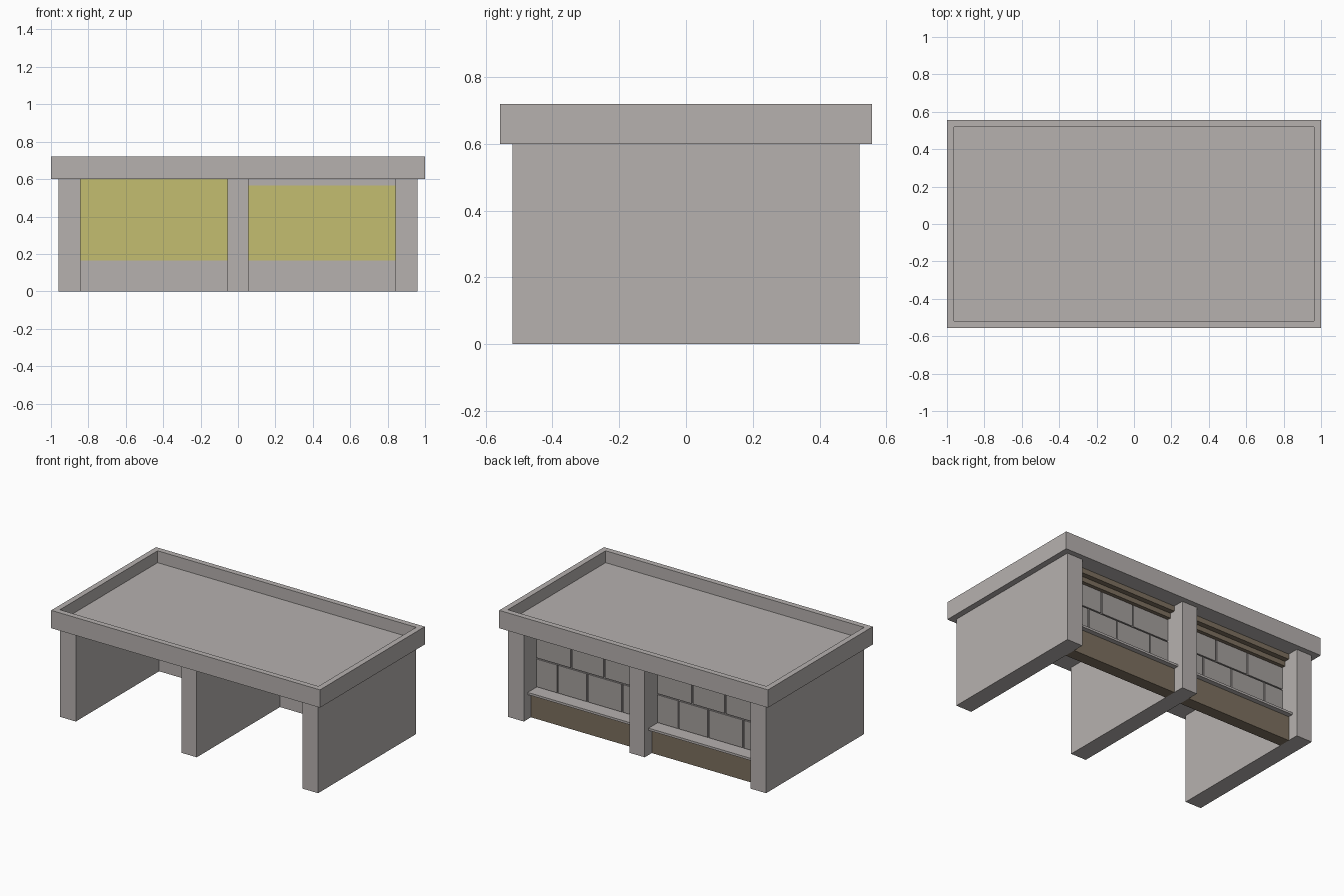
import bpy, bmesh

if "Cube" in bpy.data.objects:
    bpy.data.objects.remove(bpy.data.objects["Cube"])

def material(name, rgb):
    m = bpy.data.materials.new(name)
    m.diffuse_color = (*rgb, 1)
    m.use_nodes = True
    m.node_tree.nodes["Principled BSDF"].inputs["Base Color"].default_value = m.diffuse_color
    return m

STONE = material("stone_grey", (0.468, 0.440, 0.429))
BLOCK = material("block_grey", (0.376, 0.352, 0.342))
BROWN = material("dark_tan", (0.205, 0.162, 0.114))
YELLOW = material("pale_yellow", (0.55, 0.515, 0.16))

def box(name, x, y, z, mat, front=None):
    """Box from ranges; an optional second material covers the face towards -y."""
    bm = bmesh.new()
    bmesh.ops.create_cube(bm, size=1)
    for v in bm.verts:
        v.co = [r[0] if c < 0 else r[1] for c, r in zip(v.co, (x, y, z))]
    bm.normal_update()
    me = bpy.data.meshes.new(name)
    me.materials.append(mat)
    if front:
        me.materials.append(front)
        for f in bm.faces:
            f.material_index = 1 if f.normal.y < -0.9 else 0
    bm.to_mesh(me)
    bm.free()
    ob = bpy.data.objects.new(name, me)
    bpy.context.collection.objects.link(ob)
    return ob

# Flat roof with a sunken deck inside the parapet
roof = box("roof", (-1, 1), (-0.557, 0.557), (0.6, 0.72), STONE)
bm = bmesh.new()
bm.from_mesh(roof.data)
top = [f for f in bm.faces if f.normal.z > 0.9]
bmesh.ops.inset_region(bm, faces=top, thickness=0.038, use_even_offset=True)
deck = bmesh.ops.extrude_face_region(bm, geom=top)["geom"]
bmesh.ops.translate(bm, vec=(0, 0, -0.08), verts=[g for g in deck if isinstance(g, bmesh.types.BMVert)])
bmesh.ops.delete(bm, geom=top, context="FACES")
bmesh.ops.recalc_face_normals(bm, faces=bm.faces)
bm.to_mesh(roof.data)
bm.free()

# Three dividing walls
for name, x0, x1 in (("left_wall", -0.96, -0.843), ("middle_wall", -0.057, 0.057), ("right_wall", 0.843, 0.96)):
    box(name, (x0, x1), (-0.52, 0.52), (0, 0.6), STONE)

# Back wall of each bay
JOINTS = ((0, 0.16, 0.382, 0.642, 0.786), (0, 0.262, 0.507, 0.786))
ROWS = ((0.185, 0.372), (0.38, 0.528))
for side, x0, x1 in (("left", -0.843, -0.057), ("right", 0.057, 0.843)):
    bay = (x0, x1)
    box(side + "_base", bay, (0.365, 0.445), (0, 0.165), BROWN, STONE)
    box(side + "_sill", bay, (0.365, 0.478), (0.165, 0.18), STONE, YELLOW)
    box(side + "_panel", bay, (0.365, 0.38), (0.18, 0.565), STONE, YELLOW)
    box(side + "_inner_lintel", bay, (0.38, 0.41), (0.532, 0.565), BROWN)
    box(side + "_lintel", bay, (0.365, 0.445), (0.565, 0.6), BROWN, YELLOW if side == "left" else STONE)
    # Staggered stone blocks on the outside
    for r, (cuts, z) in enumerate(zip(JOINTS, ROWS)):
        for i, (a, b) in enumerate(zip(cuts, cuts[1:])):
            box(f"{side}_block_{r}_{i}", (x1 - b + 0.005, x1 - a - 0.005), (0.378, 0.39), z, BLOCK)
